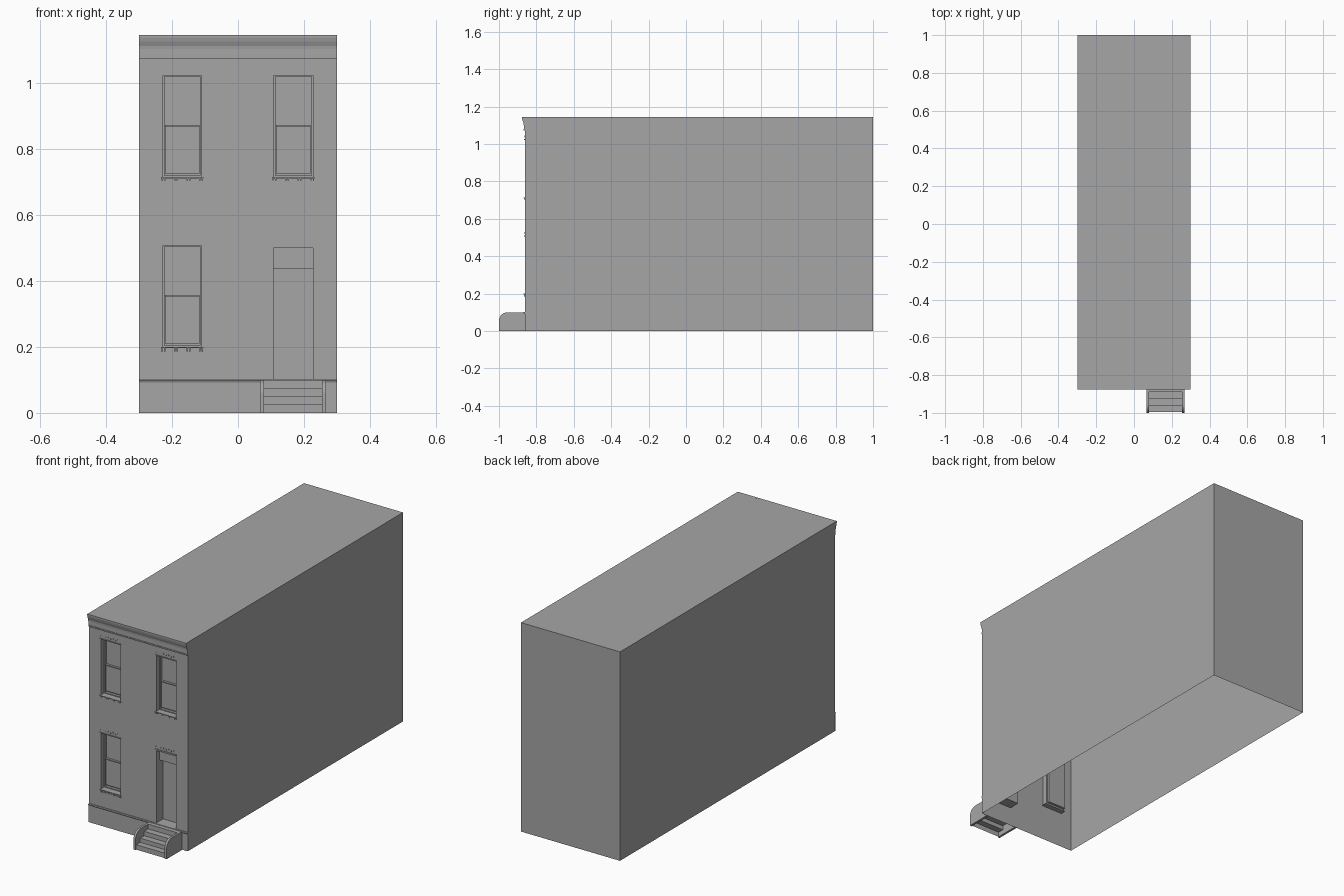
import bpy, bmesh, math
from mathutils import Vector

cube = bpy.data.objects.get("Cube")
if cube:
    bpy.data.objects.remove(cube, do_unlink=True)

grey = bpy.data.materials.new("plain grey")
grey.use_nodes = True
COLOUR = (0.38, 0.38, 0.38, 1)
grey.diffuse_color = COLOUR
grey.node_tree.nodes["Principled BSDF"].inputs["Base Color"].default_value = COLOUR

W, FRONT, BACK, TOP = 0.3, -0.862, 1.0, 1.145
WINDOW_H = 0.309
LEFT_BAY, RIGHT_BAY = (-0.228, -0.11), (0.108, 0.227)
DOOR_Z, DOOR_TOP = 0.103, 0.5
LOW_SILL, HIGH_SILL = 0.2, 0.715


def finish(name, bm):
    mesh = bpy.data.meshes.new(name)
    bm.to_mesh(mesh)
    bm.free()
    mesh.materials.append(grey)
    obj = bpy.data.objects.new(name, mesh)
    bpy.context.collection.objects.link(obj)
    return obj


def quad(bm, origin, u, v):
    o, u, v = Vector(origin), Vector(u), Vector(v)
    return bm.faces.new([bm.verts.new(p) for p in (o, o + u, o + u + v, o + v)])


def add_box(bm, x0, x1, y0, y1, z0, z1):
    verts = bmesh.ops.create_cube(bm, size=1)["verts"]
    for v in verts:
        v.co = ((x0 + x1) / 2 + v.co.x * (x1 - x0),
                (y0 + y1) / 2 + v.co.y * (y1 - y0),
                (z0 + z1) / 2 + v.co.z * (z1 - z0))


def prism(name, profile, x0, x1):
    """Extrude a closed (y, z) profile along x."""
    bm = bmesh.new()
    face = bm.faces.new([bm.verts.new((x0, y, z)) for y, z in profile])
    bm.normal_update()
    ext = bmesh.ops.extrude_face_region(bm, geom=[face], use_keep_orig=True)["geom"]
    for v in ext:
        if isinstance(v, bmesh.types.BMVert):
            v.co.x = x1
    bmesh.ops.recalc_face_normals(bm, faces=bm.faces)
    return finish(name, bm)


def push(bm, face, depth):
    """Sink a face into the wall and return the sunken face."""
    new = bmesh.ops.extrude_discrete_faces(bm, faces=[face])["faces"][0]
    for v in new.verts:
        v.co.y += depth
    return new


# Building shell: thin walls, open underneath
bm = bmesh.new()
H, D = (0, 0, TOP), (0, BACK - FRONT, 0)
quad(bm, (W, FRONT, 0), D, H)
quad(bm, (-W, FRONT, 0), H, D)
quad(bm, (W, BACK, 0), (-2 * W, 0, 0), H)
quad(bm, (-W, FRONT, TOP), (2 * W, 0, 0), D)

# Front wall, column by column, with sunken openings
windows = [(LEFT_BAY, LOW_SILL), (LEFT_BAY, HIGH_SILL), (RIGHT_BAY, HIGH_SILL)]
columns = [
    ((-W, LEFT_BAY[0]), []),
    (LEFT_BAY, [(LOW_SILL, LOW_SILL + WINDOW_H, True), (HIGH_SILL, HIGH_SILL + WINDOW_H, True)]),
    ((LEFT_BAY[1], RIGHT_BAY[0]), []),
    (RIGHT_BAY, [(DOOR_Z, DOOR_TOP, False), (HIGH_SILL, HIGH_SILL + WINDOW_H, True)]),
    ((RIGHT_BAY[1], W), []),
]
for (x0, x1), openings in columns:
    across = (x1 - x0, 0, 0)
    z = 0
    for z0, z1, is_window in openings:
        quad(bm, (x0, FRONT, z), across, (0, 0, z0 - z))
        hole = quad(bm, (x0, FRONT, z0), across, (0, 0, z1 - z0))
        bm.normal_update()
        hole = push(bm, hole, 0.028 if is_window else 0.06)
        if is_window:
            bm.normal_update()
            bmesh.ops.inset_individual(bm, faces=[hole], thickness=0.007)
            push(bm, hole, 0.014)
        z = z1
    quad(bm, (x0, FRONT, z), across, (0, 0, TOP - z))
finish("building_shell", bm)

# Transom panel above the door
bm = bmesh.new()
add_box(bm, *RIGHT_BAY, FRONT + 0.03, FRONT + 0.06, 0.437, DOOR_TOP)
finish("door_transom", bm)

# Window sashes, sills with brackets, and head mouldings
for i, ((x0, x1), z) in enumerate(windows, 1):
    mid = z + WINDOW_H / 2
    bm = bmesh.new()
    add_box(bm, x0 + 0.007, x1 - 0.007, FRONT + 0.03, FRONT + 0.042, mid - 0.003, mid + 0.003)
    add_box(bm, x0 + 0.007, x1 - 0.007, FRONT + 0.036, FRONT + 0.042, z + 0.011, mid)
    finish(f"window_sash_{i}", bm)

    bm = bmesh.new()
    low = z == LOW_SILL
    add_box(bm, x0 - 0.005, x1 + 0.005, FRONT - 0.006, FRONT + 0.028, z - 0.004, z)
    if low:
        add_box(bm, x0 - 0.004, x1 + 0.004, FRONT - 0.003, FRONT, z - 0.015, z - 0.012)
    step = (x1 - x0 - 0.004) / 3
    for k in range(4):
        for side in (-0.004, 0.004):
            cx = x0 + 0.002 + k * step + side
            add_box(bm, cx - 0.002, cx + 0.002, FRONT - 0.005, FRONT,
                    z - (0.015 if low else 0.011), z - 0.004)
    finish(f"window_sill_{i}", bm)

heads = [(bay, z + WINDOW_H) for bay, z in windows] + [(RIGHT_BAY, DOOR_TOP + 0.008)]
for i, ((x0, x1), z) in enumerate(heads, 1):
    bm = bmesh.new()
    add_box(bm, x0 - 0.005, x1 + 0.005, FRONT - 0.004, FRONT, z - 0.002, z + 0.002)
    for k in range(9):
        cx = x0 + (x1 - x0) * k / 8
        peak = 0.016 + 0.005 * (k % 2)
        add_box(bm, cx - 0.002, cx + 0.002, FRONT - 0.002, FRONT, z + peak - 0.006, z + peak)
    finish(f"head_moulding_{i}", bm)

# Roof cornice, belt course and foundation band
cornice = [(FRONT, TOP), (-0.877, TOP), (-0.877, 1.138), (-0.874, 1.125), (-0.869, 1.112),
           (-0.868, 1.103), (-0.865, 1.103), (-0.865, 1.08), (-0.868, 1.08),
           (-0.868, 1.073), (FRONT, 1.073)]
prism("roof_cornice", cornice, -W, W)
prism("belt_course", [(FRONT, 0.103), (-0.867, 0.103), (-0.869, 0.098), (-0.866, 0.092),
                      (FRONT, 0.092)], -W, W)
bm = bmesh.new()
quad(bm, (-W, FRONT - 0.002, 0), (2 * W, 0, 0), (0, 0, 0.092))
finish("foundation_band", bm)

# Stoop: treads and risers, open underneath
SX0, SX1 = 0.067, 0.267
bm = bmesh.new()
inner = (SX1 - SX0 - 0.024, 0, 0)
heights = [0, 0.027, 0.05, 0.074, 0.1]
edges = [-0.994, -0.96, -0.925, -0.89, FRONT]
for k in range(4):
    quad(bm, (SX0 + 0.012, edges[k], heights[k]), inner, (0, 0, heights[k + 1] - heights[k]))
    quad(bm, (SX0 + 0.012, edges[k], heights[k + 1]), inner, (0, edges[k + 1] - edges[k], 0))
finish("stoop_steps", bm)

# Stoop cheek walls with a rounded front corner
R = 0.045
arc = [(-1 + R - R * math.sin(a), 0.1 - R + R * math.cos(a))
       for a in (math.pi / 2 * k / 8 for k in range(9))]
cheek = [(FRONT, 0), (FRONT, 0.1)] + arc + [(-1, 0)]
for name, x in (("stoop_cheek_right", SX0), ("stoop_cheek_left", SX1 - 0.012)):
    prism(name, cheek, x, x + 0.012)
